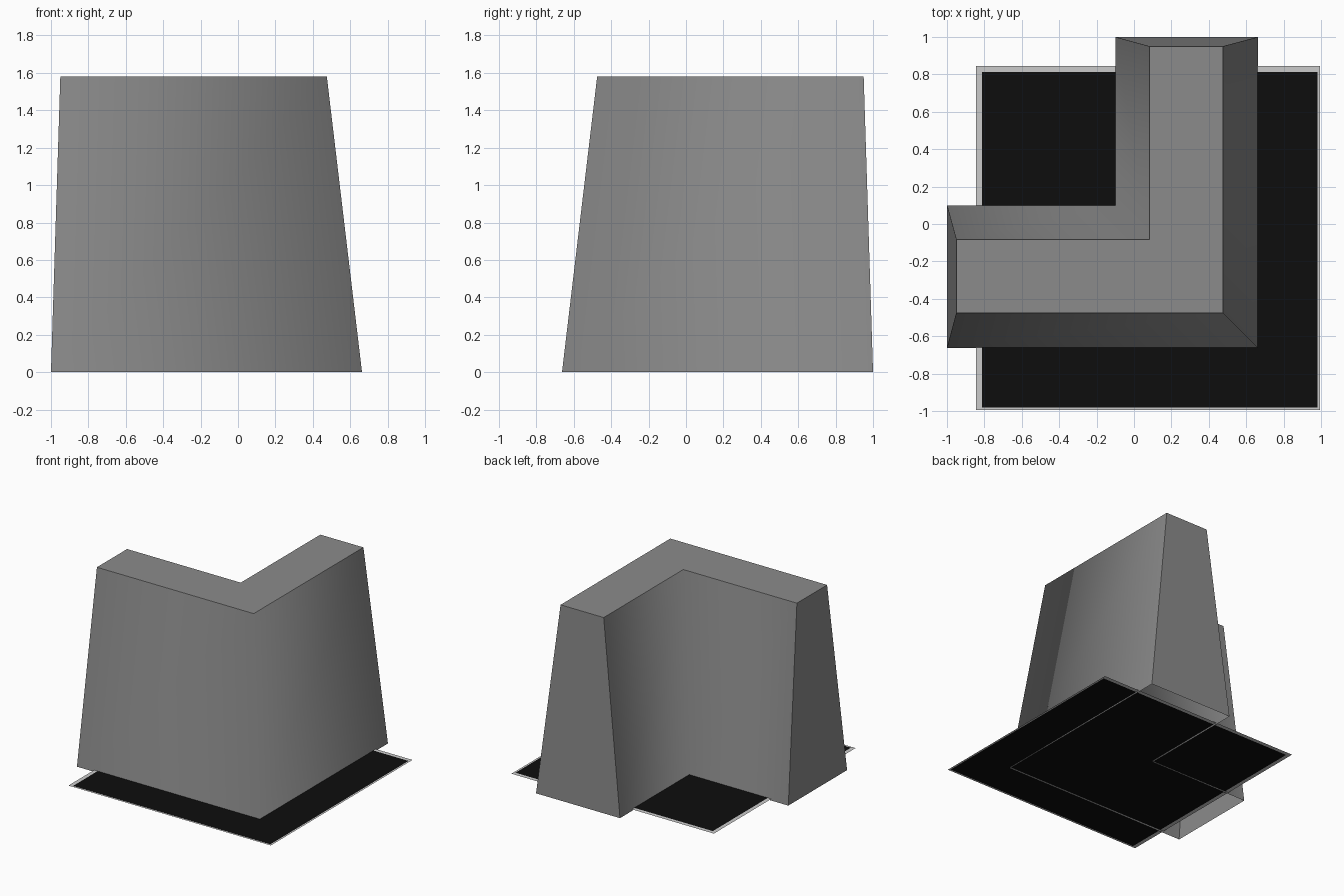
import bpy, bmesh

if "Cube" in bpy.data.objects:
    bpy.data.objects.remove(bpy.data.objects["Cube"])


def material(name, grey):
    m = bpy.data.materials.new(name)
    m.diffuse_color = (grey, grey, grey, 1)
    m.use_nodes = True
    m.node_tree.nodes["Principled BSDF"].inputs["Base Color"].default_value = m.diffuse_color
    return m


def add_object(name, bm, *mats):
    me = bpy.data.meshes.new(name)
    bm.to_mesh(me)
    bm.free()
    for m in mats:
        me.materials.append(m)
    ob = bpy.data.objects.new(name, me)
    bpy.context.collection.objects.link(ob)
    return ob


def l_outline(end, outer, inner):
    # L shape mirrored about the diagonal through its corner
    return [(-end, -outer), (outer, -outer), (outer, end),
            (inner, end), (inner, -inner), (-end, -inner)]


stone = material("stone grey", 0.26)
black = material("shadow black", 0.004)
pale = material("pale border", 0.6)

# Tapered corner wall, open underneath
bm = bmesh.new()
low = [bm.verts.new((x, y, 0)) for x, y in l_outline(1.0, 0.663, -0.10)]
high = [bm.verts.new((x, y, 1.58)) for x, y in l_outline(0.95, 0.475, 0.083)]
for i in range(6):
    j = (i + 1) % 6
    bm.faces.new((low[i], low[j], high[j], high[i]))
bm.faces.new(high)
for f in bm.faces:
    f.smooth = True
# Only the outer and inner corners of the L are shaded smooth
soft = [{low[i], high[i]} for i in (1, 4)]
for e in bm.edges:
    e.smooth = set(e.verts) in soft
add_object("corner_wall", bm, stone)

# Flat ground shadow plate with a thin pale border
bm = bmesh.new()
z = 0.013
xs = (-0.845, -0.813, 0.98, 0.995)
ys = (-0.995, -0.98, 0.813, 0.845)
grid = [[bm.verts.new((x, y, z)) for x in xs] for y in ys]
for r in range(3):
    for c in range(3):
        f = bm.faces.new((grid[r][c], grid[r][c + 1],
                          grid[r + 1][c + 1], grid[r + 1][c]))
        f.material_index = 0 if r == c == 1 else 1
add_object("ground_plate", bm, black, pale)
